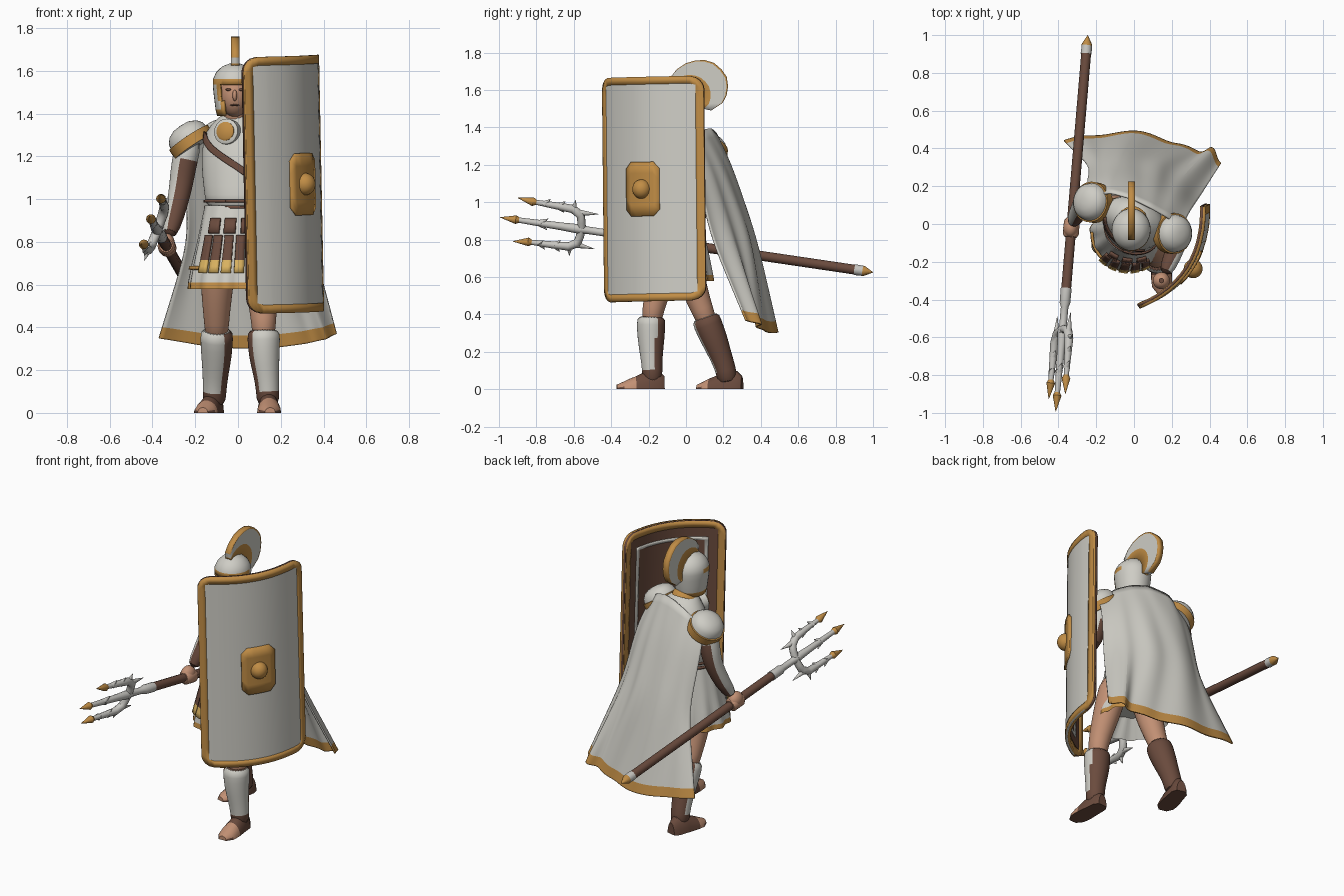
import bpy, bmesh
from mathutils import Vector as V
from math import sin, cos, pi, radians, sqrt

if "Cube" in bpy.data.objects:
    bpy.data.objects.remove(bpy.data.objects["Cube"])

def material(name, *rgb):
    m = bpy.data.materials.new(name)
    m.diffuse_color = (*rgb, 1)
    m.use_nodes = True
    m.node_tree.nodes["Principled BSDF"].inputs["Base Color"].default_value = m.diffuse_color
    return m
WHITE, GOLD = material("white", 0.62, 0.61, 0.56), material("gold", 0.53, 0.265, 0.06)
BRIGHT, BROWN = material("bright_gold", 0.72, 0.46, 0.12), material("brown_leather", 0.145, 0.07, 0.047)
SKIN, STEEL = material("skin", 0.54, 0.28, 0.175), material("steel", 0.57, 0.56, 0.53)

def make(name, verts, faces, mats, rule=lambda p: 0, sub=0, thick=0):
    me = bpy.data.meshes.new(name)
    me.from_pydata([tuple(v) for v in verts], [], faces)
    bm = bmesh.new()
    bm.from_mesh(me)
    bmesh.ops.delete(bm, geom=[v for v in bm.verts if not v.link_faces], context='VERTS')
    bmesh.ops.recalc_face_normals(bm, faces=bm.faces)
    bm.to_mesh(me)
    o = bpy.data.objects.new(name, me)
    bpy.context.collection.objects.link(o)
    for m in mats:
        me.materials.append(m)
    for p in me.polygons:
        p.material_index = int(rule(p))
    if sub:
        s = o.modifiers.new("sub", 'SUBSURF')
        s.levels = s.render_levels = sub
        s.boundary_smooth = 'PRESERVE_CORNERS'
    if thick:
        s = o.modifiers.new("thick", 'SOLIDIFY')
        s.thickness, s.offset = thick, 0

def quads(nr, nc, wrap=False):
    return [(i*nc+j, i*nc+(j+1) % nc, (i+1)*nc+(j+1) % nc, (i+1)*nc+j) for i in range(nr-1) for j in range(nc if wrap else nc-1)]

def loft(name, rings, mats, rule=lambda p: 0, sub=0):
    n, r = len(rings[0]), len(rings)
    faces = quads(r, n, True) + [tuple(range(n)), tuple(range((r-1)*n, r*n))]
    make(name, [v for ring in rings for v in ring], faces, mats, rule, sub)

def tube(name, pts, mats, rule=lambda p: 0, sub=0, n=16):
    P, rings = [V(p[:3]) for p in pts], []
    d = P[-1] - P[0]
    ref = V([float(k == min(range(3), key=lambda q: abs(d[q]))) for k in range(3)])
    for i, p in enumerate(pts):
        t = (P[min(i+1, len(P)-1)] - P[max(i-1, 0)]).normalized()
        u = t.cross(ref).normalized()
        rings.append([P[i] + (u*cos(2*pi*k/n) + t.cross(u)*sin(2*pi*k/n))*p[3] for k in range(n)])
    loft(name, rings, mats, rule, sub)

# Body profiles: yaw, then rows of z, cx, cy, rx, ry; angle 0 is the front
TORSO = (-23, [(.94, -.01, -.04, .145, .115), (1.02, -.01, -.03, .15, .118), (1.1, -.01, -.01, .163, .125),
               (1.22, 0, .01, .18, .13), (1.32, 0, .03, .16, .112), (1.37, -.005, .03, .10, .085), (1.4, -.01, .02, .065, .065)])
SKIRT = (-8, [(.58, -.03, -.055, .20, .20), (.64, -.03, -.055, .195, .19), (.8, -.02, -.05, .17, .155), (.97, -.01, -.04, .146, .117)])
def on(prof, a, z, off=0):
    yaw, rows = radians(prof[0]), prof[1]
    z2 = min(max(z, rows[0][0]), rows[-1][0])
    lo, hi = next((l, h) for l, h in zip(rows, rows[1:]) if z2 <= h[0])
    cx, cy, rx, ry = [l+(h-l)*(z2-lo[0])/(hi[0]-lo[0]) for l, h in zip(lo[1:], hi[1:])]
    X, F = V((cos(yaw), sin(yaw), 0)), V((sin(yaw), -cos(yaw), 0))
    return V((cx, cy, z)) + X*(rx+off)*sin(a) + F*(ry+off)*cos(a)
def patch(name, prof, a0, a1, z0, z1, off, mats, slope=0, rule=lambda p: 0, na=12, nz=5):
    v = [on(prof, radians(a0+(a1-a0)*j/na), z0+(z1-z0)*i/nz+slope*j/na, off) for i in range(nz+1) for j in range(na+1)]
    make(name, v, quads(nz+1, na+1), mats, rule, thick=.014)
def ring(prof, z, n, wave=0):
    return [on(prof, 2*pi*k/n, z, wave*cos(24*pi*k/n)) for k in range(n)]

# Torso, skirt, belts and leather strips
loft("torso", [ring(TORSO, r[0], 32) for r in TORSO[1]], [WHITE], sub=1)
skirt = [ring(SKIRT, z, 72, w) for z, w in ((.97, 0), (.8, .003), (.7, .006), (.61, .008), (.58, .008))]
skirt.append([V((-.03, -.05, .68)) + (p-V((-.03, -.055, .58)))*.6 for p in skirt[-1]])
loft("skirt", skirt, [WHITE, GOLD], lambda p: p.center.z < .61)
patch("skirt_trim", SKIRT, -85, -40, .67, .685, .006, [GOLD], nz=1)
for z in (.955, .985):
    patch("belt", TORSO, 0, 360, z, z+.012, .0, [BROWN], na=40, nz=1)
patch("chest_strap", TORSO, -62, 42, 1.28, 1.315, .002, [BROWN], slope=-.19)
for a in (-34, -17, 0, 17, 34):
    patch("leather_strip", SKIRT, a-6.5, a+6.5, .655, .83, .014, [BROWN, BRIGHT], rule=lambda p: p.center.z < .70, na=3, nz=6)
for a in (-26, 0, 26):
    patch("belt_flap", SKIRT, a-9, a+9, .84, .91, .014, [BROWN], na=4, nz=2)
f, m = V((-.39, -.92, .12)).normalized(), V((-.052, -.085, 1.315))
for nm, r, d, mt in (("medallion_rim", .06, .012, WHITE), ("medallion", .044, .022, GOLD)):
    tube(nm, [(*(m-f*.03), r), (*(m+f*d), r), (*(m+f*(d+.006)), r*.8)], [mt], n=20)
tube("collar", [(-.008, .02, 1.375, .078), (-.008, .015, 1.39, .074), (-.01, .01, 1.4, .06)], [GOLD], n=24)

# Pauldrons and arms
for c, d in ((V((-.22, .115, 1.27)), V((-.55, .1, .83))), (V((.205, -.05, 1.27)), V((.55, -.02, .83)))):
    prof = [(-.03, .108), (.02, .108), (.021, .1), (.045, .094), (.068, .076), (.083, .045), (.087, .015)]
    tube("pauldron", [(*(c+d.normalized()*h), r) for h, r in prof], [WHITE, GOLD], lambda p: p.index < 48, n=24)
tube("right_arm", [(-.22, .12, 1.3, .06), (-.25, .125, 1.18, .062), (-.262, .12, 1.1, .058), (-.272, .105, 1.03, .053), (-.298, .06, .92, .048),
                   (-.325, .0, .82, .036)], [WHITE, BROWN], lambda p: p.center.z < 1.15 and (p.normal.x > -.25 or p.normal.y > .6), 1)
tube("left_arm", [(.2, -.05, 1.3, .06), (.23, -.05, 1.15, .06), (.24, -.07, 1.04, .054), (.2, -.18, 1.05, .048), (.16, -.27, 1.08, .036)],
     [WHITE, BROWN], lambda p: p.center.z < 1.12 and p.normal.x < .4, 1)

# Legs, boots and feet
def foot(name, heel, toe, bare):
    h, t = V(heel), V(toe)
    w = (t-h).normalized().cross(V((0, 0, 1)))
    rings = [[h.lerp(t, q) + w*r*cos(pi*k/9) + V((0, 0, z*sin(pi*k/9))) for k in range(10)] for q, r, z in
             ((0, .03, .07), (.12, .048, .1), (.4, .052, .095), (.6, .056, .07), (.72, .055, .058), (.85, .052, .042), (1, .025, .025))]
    loft(name, rings, [BROWN, SKIN], lambda p: p.center.z > .008 and (p.center-h).length > bare*(t-h).length)
tube("rear_thigh", [(-.09, -.03, .85, .09), (-.095, .0, .68, .086), (-.10, .05, .52, .07), (-.1, .085, .43, .06), (-.1, .12, .34, .055)], [SKIN], sub=1)
tube("front_thigh", [(.08, -.06, .85, .09), (.1, -.1, .68, .086), (.115, -.15, .52, .07), (.12, -.175, .44, .06), (.12, -.185, .34, .055)], [SKIN], sub=1)
for nm, d, pts in (
        ("rear_boot", (-.65, -.76, 0), [(-.098, .1, .395, .077), (-.1, .115, .35, .077), (-.1, .15, .27, .073), (-.105, .185, .18, .06),
                                        (-.11, .215, .1, .055), (-.112, .225, .03, .055)]),
        ("front_boot", (.55, -.83, 0), [(.12, -.185, .395, .076), (.12, -.187, .35, .077), (.122, -.187, .27, .073), (.132, -.185, .18, .06),
                                        (.14, -.18, .1, .054), (.14, -.18, .03, .054)])):
    tube(nm, pts, [BROWN, WHITE], lambda p: p.normal.dot(V(d)) > .19 and p.center.z > .09, 1, 24)
foot("rear_foot", (-.105, .3, 0), (-.165, .06, 0), .72)
foot("front_foot", (.138, -.115, 0), (.15, -.37, 0), .6)

# Head, hands and shield boss
tube("neck", [(-.01, .02, 1.34, .06), (-.012, -.01, 1.42, .055), (-.015, -.03, 1.48, .055)], [SKIN])
for nm, loc, scale, mt in (
        ("face", (-.015, -.05, 1.485), (.073, .083, .1), SKIN), ("nose", (-.015, -.135, 1.485), (.011, .016, .026), SKIN),
        ("mouth", (-.015, -.119, 1.44), (.022, .009, .005), BROWN), ("right_eye", (-.045, -.123, 1.512), (.013, .008, .006), BROWN),
        ("left_eye", (.015, -.123, 1.512), (.013, .008, .006), BROWN), ("right_hand", (-.335, -.02, .79), (.04, .052, .05), SKIN),
        ("left_hand", (.145, -.3, 1.085), (.045, .045, .05), SKIN), ("shield_boss", (.313, -.237, 1.07), (.05, .05, .052), GOLD)):
    bpy.ops.mesh.primitive_uv_sphere_add(segments=24, ring_count=14, radius=1, location=loc)
    bpy.context.object.name, bpy.context.object.scale = nm, scale
    bpy.context.object.data.materials.append(mt)

# Helmet with open face
H = [(1.39, .076, .085), (1.42, .083, .092), (1.46, .088, .098), (1.5, .093, .103), (1.535, .096, .106),
     (1.56, .095, .103), (1.59, .081, .088), (1.615, .055, .06), (1.63, .015, .016)]
hv = [V((-.015+rx*sin(2*pi*k/32), -.03-ry*cos(2*pi*k/32), z)) for z, rx, ry in H for k in range(32)]
hf, hc = [tuple(range(8*32, 9*32))], [0]
for q, face in enumerate(quads(len(H), 32, True)):
    i, ang = q//32, 11.25*min(q % 32+.5, 31.5-q % 32)
    gap = (33 if i < 2 else 40) if i < 4 else -99
    if ang > gap:
        hf.append(face)
        hc.append(int(i == 0 or (i == 4 and ang < 100) or ang < gap+11.25))
make("helmet", hv, hf, [WHITE, GOLD], lambda p: hc[p.index], thick=.014)

# Crest fan over the helmet
outer = [(-.085, 1.665), (-.05, 1.71), (0, 1.743), (.05, 1.758), (.1, 1.76), (.15, 1.745), (.19, 1.71), (.218, 1.67),
         (.225, 1.62), (.217, 1.57), (.195, 1.53), (.135, 1.49)]
arc = [radians(118-133*k/11) for k in range(12)]
cv = [V((-.013, -.03+.1*cos(a), 1.53+.095*sin(a))).lerp(V((-.013, y, z)), fr) for fr in (0, .42, .95, 1) for a, (y, z) in zip(arc, outer)]
make("crest", cv, quads(4, 12), [WHITE, GOLD], lambda p: p.index//11 != 1, thick=.038)

# Cape: rows of control points, resampled and rippled
rows = [[(-.23, .15, 1.28), (-.12, .165, 1.365), (0, .13, 1.395), (.09, .085, 1.385), (.17, .04, 1.35), (.25, -.02, 1.28)],
        [(-.25, .2, 1.17), (-.13, .245, 1.2), (0, .225, 1.21), (.11, .18, 1.2), (.2, .13, 1.18), (.29, .06, 1.15)],
        [(-.23, .3, .8), (-.14, .36, .82), (0, .365, .82), (.14, .32, .82), (.25, .24, .82), (.345, .14, .8)],
        [(-.37, .44, .35), (-.1, .49, .305), (.14, .465, .3), (.32, .38, .325), (.41, .4, .345), (.46, .32, .37)]]
rows = [[V(p) for p in r] for r in rows]
blend = lambda a, b, t: [p.lerp(q, t) for p, q in zip(a, b)]
rows = rows[:2] + [blend(rows[1], rows[2], .5), rows[2], blend(rows[2], rows[3], .5), blend(rows[2], rows[3], .95), rows[3]]
kv = [r[min(j//3, 4)].lerp(r[min(j//3, 4)+1], j/3-min(j//3, 4)) + V((.2, 1, 0))*(.003*min(i, 4)*(-1)**(j//2) if 0 < j < 15 else 0)
      for i, r in enumerate(rows) for j in range(16)]
make("cape", kv, quads(len(rows), 16), [WHITE, GOLD], lambda p: p.index >= 75, 2, .01)

# Curved shield: columns across the bend, rows measured from the top and bottom edges
C, A, N, T = V((.205, -.165, 1.07)), V((.525, .815, .02)), V((.83, -.555, 0)), V((-.02, -.01, 1))
def shield_part(name, half, zm, ds, keep, off, thick, mat):
    cols, n, v, faces = [-h for h in half] + [0] + half[::-1], 2*len(ds), [], []
    for s in cols:
        zs = [zm(abs(s))-d for d in ds]
        v += [C + A*s + N*(.11*(1-(s/.325)**2)+off) + T*z for z in zs + [-z for z in zs[::-1]]]
    gaps = [(a+b)/2 for a, b in zip(ds, ds[1:])]
    for i in range(len(cols)-1):
        for j, dm in enumerate(gaps + [9] + gaps[::-1]):
            if keep(abs(cols[i]+cols[i+1])/2, dm):
                faces.append((i*n+j, (i+1)*n+j, (i+1)*n+j+1, i*n+j+1))
    make(name, v, faces, [mat], thick=thick)
half, ds = [.325, .323, .317, .305, .287, .26, .23, .21, .15, .1, .05], [0, .04, .1, .12, .25, .4, .5]
zr = lambda s: .53 + sqrt(max(0, .0049-max(0, s-.255)**2))
shield_part("shield_face", half, zr, ds, lambda s, d: True, .006, .012, WHITE)
shield_part("shield_lining", half, zr, ds, lambda s, d: True, -.006, .012, BROWN)
shield_part("shield_rim", half, zr, ds, lambda s, d: s > .287 or d < .04, 0, .03, GOLD)
shield_part("shield_inner_line", half, zr, ds, lambda s, d: (.21 < s < .23 and d > .1) or (.1 < d < .12 and s < .23), -.013, .006, WHITE)
shield_part("boss_plate", [.105, .07, .03], lambda s: .145-max(0, s-.07), [0, .06], lambda s, d: True, .014, .02, GOLD)
tube("shield_grip", [(.145, -.3, 1.0, .014), (.145, -.3, 1.18, .014)], [BROWN])

# Trident: d runs along the shaft, u across the prongs
B, E, U = V((-.245, 1.0, .625)), V((-.415, -1.0, .92)), V((.34, 0, .94))
D = (E-B).normalized()
U = (U - D*U.dot(D)).normalized()
def rod(name, mat, *pts):
    tube(name, [(*(B+D*(1.585+d)+U*u), r) for d, u, r in pts], [mat], n=12)
def tip(d, u, d2, u2):
    rod("prong_tip", GOLD, (d, u, .012), (d+(d2-d)*.2, u, .023), (d2, u2, .001))
rod("shaft", BROWN, (-1.495, 0, .026), (-.205, 0, .026))
rod("fingers", SKIN, (-.6, 0, .032), (-.585, 0, .042), (-.515, 0, .042), (-.5, 0, .032))
rod("butt_collar", STEEL, (-1.535, 0, .027), (-1.485, 0, .029))
rod("butt_tip", GOLD, (-1.585, 0, .001), (-1.535, 0, .028), (-1.52, 0, .026))
rod("trident_neck", STEEL, (-.225, 0, .029), (-.145, 0, .028), (-.125, 0, .02), (-.035, 0, .02), (.015, 0, .026))
rod("middle_prong", STEEL, (0, 0, .026), (.1, 0, .021), (.34, 0, .014))
tip(.33, 0, .437, 0)
for s in (-1, 1):
    rod("side_prong", STEEL, (-.005, 0, .022), (0, s*.04, .022), (.01, s*.08, .024), (.055, s*.108, .023), (.14, s*.112, .019), (.26, s*.115, .013))
    tip(.25, s*.115, .355, s*.125)
    for d, u, d2, u2 in ((.03, .09, -.085, .1), (.05, .1, .045, .16), (.13, .11, .1, .145), (.21, .11, .18, .145), (.13, .11, .1, .08), (.22, 0, .18, .032)):
        rod("barb", STEEL, (d, s*u, .02), (d2, s*u2, .001))

bpy.ops.object.select_all(action='SELECT')
bpy.context.view_layer.objects.active = bpy.data.objects["torso"]
bpy.ops.object.shade_smooth_by_angle(angle=radians(40))
